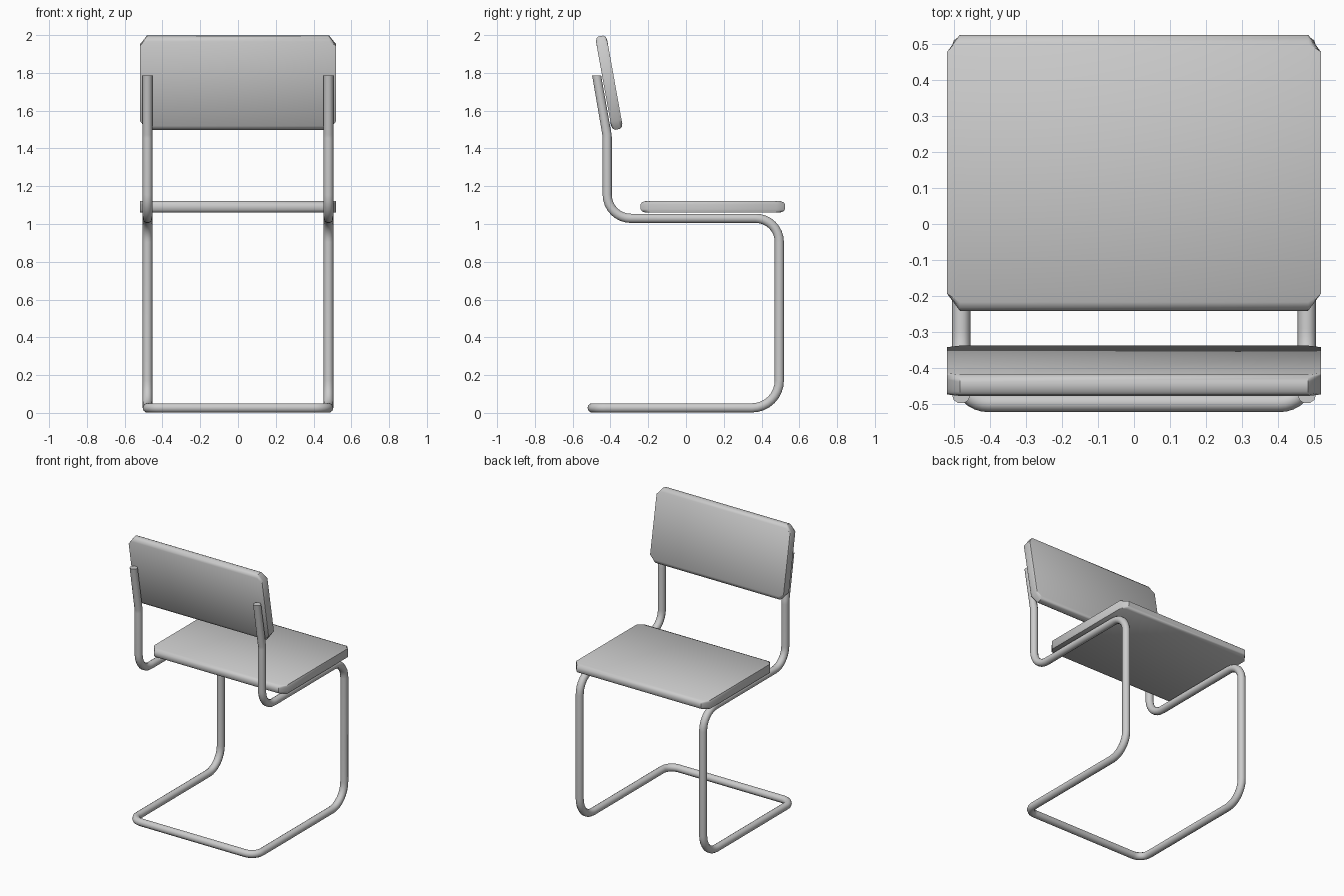
import bpy, bmesh, math
from mathutils import Vector

if "Cube" in bpy.data.objects:
    bpy.data.objects.remove(bpy.data.objects["Cube"])


def fillet_path(corners, steps=8):
    """Round each (point, radius) corner of a polyline with an arc."""
    pts = [Vector(p) for p, r in corners]
    out = [pts[0]]
    for i in range(1, len(pts) - 1):
        p, r = pts[i], corners[i][1]
        a = (pts[i - 1] - p).normalized()
        b = (pts[i + 1] - p).normalized()
        half = a.angle(b) / 2
        centre = p + (a + b).normalized() * (r / math.sin(half))
        u = p + a * (r / math.tan(half)) - centre
        v = p + b * (r / math.tan(half)) - centre
        sweep = u.angle(v)
        n = steps if sweep > 0.5 else 3
        for k in range(n + 1):
            t = k / n
            out.append(centre + (u * math.sin((1 - t) * sweep)
                                 + v * math.sin(t * sweep)) / math.sin(sweep))
    out.append(pts[-1])
    return out


def tube(name, path, radius):
    cu = bpy.data.curves.new(name, 'CURVE')
    cu.dimensions = '3D'
    cu.bevel_depth = radius
    cu.bevel_resolution = 3
    cu.use_fill_caps = True
    sp = cu.splines.new('POLY')
    sp.points.add(len(path) - 1)
    for q, p in zip(sp.points, path):
        q.co = (*p, 1)
    ob = bpy.data.objects.new(name, cu)
    bpy.context.collection.objects.link(ob)
    finish(ob, convert=True)
    return ob


def finish(ob, convert=False):
    bpy.ops.object.select_all(action='DESELECT')
    bpy.context.view_layer.objects.active = ob
    ob.select_set(True)
    if convert:
        bpy.ops.object.convert(target='MESH')
    bpy.ops.object.shade_smooth_by_angle(angle=math.radians(50))


def pad(name, width, depth, thick, loc, tilt=0):
    """Slab with clipped plan corners and rounded long edges."""
    bm = bmesh.new()
    w, d, h = width / 2, depth / 2, thick / 2
    rings = []
    for z, inset in ((-h, .024), (-h + .006, .008), (-h + .017, 0),
                     (h - .017, 0), (h - .006, .008), (h, .024)):
        e = d - inset
        f = d - .047
        plan = [(w - .035, -e), (w, -f), (w, f), (w - .035, e),
                (-w + .035, e), (-w, f), (-w, -f), (-w + .035, -e)]
        rings.append([bm.verts.new((x, y, z)) for x, y in plan])
    for lo, hi in zip(rings, rings[1:]):
        for i in range(8):
            j = (i + 1) % 8
            bm.faces.new((lo[i], lo[j], hi[j], hi[i]))
    bm.faces.new(rings[0][::-1])
    bm.faces.new(rings[-1])
    me = bpy.data.meshes.new(name)
    bm.to_mesh(me)
    bm.free()
    ob = bpy.data.objects.new(name, me)
    ob.location = loc
    ob.rotation_euler.x = tilt
    bpy.context.collection.objects.link(ob)
    finish(ob)
    return ob


# one continuous bent-tube frame: right side, then mirrored left side
X, R = 0.479, 0.0255
side = [((X, -.473, 1.785), 0), ((X, -.417, 1.465), .15),
        ((X, -.417, 1.03), .125), ((X, .494, 1.03), .125),
        ((X, .494, .0265), .145), ((X, -.496, .0265), .075)]
left = [((-x, y, z), r) for (x, y, z), r in reversed(side)]
frame = tube("tube_frame", fillet_path(side + left), R)
# level tube ends
for v in frame.data.vertices:
    if v.co.z > 1.7:
        v.co.z = 1.785

# seat and tilted backrest
pad("seat", 1.036, .765, .06, (0, .142, 1.091))
pad("backrest", 1.036, .502, .06, (0, -.407, 1.748), math.radians(90 + 10.2))
